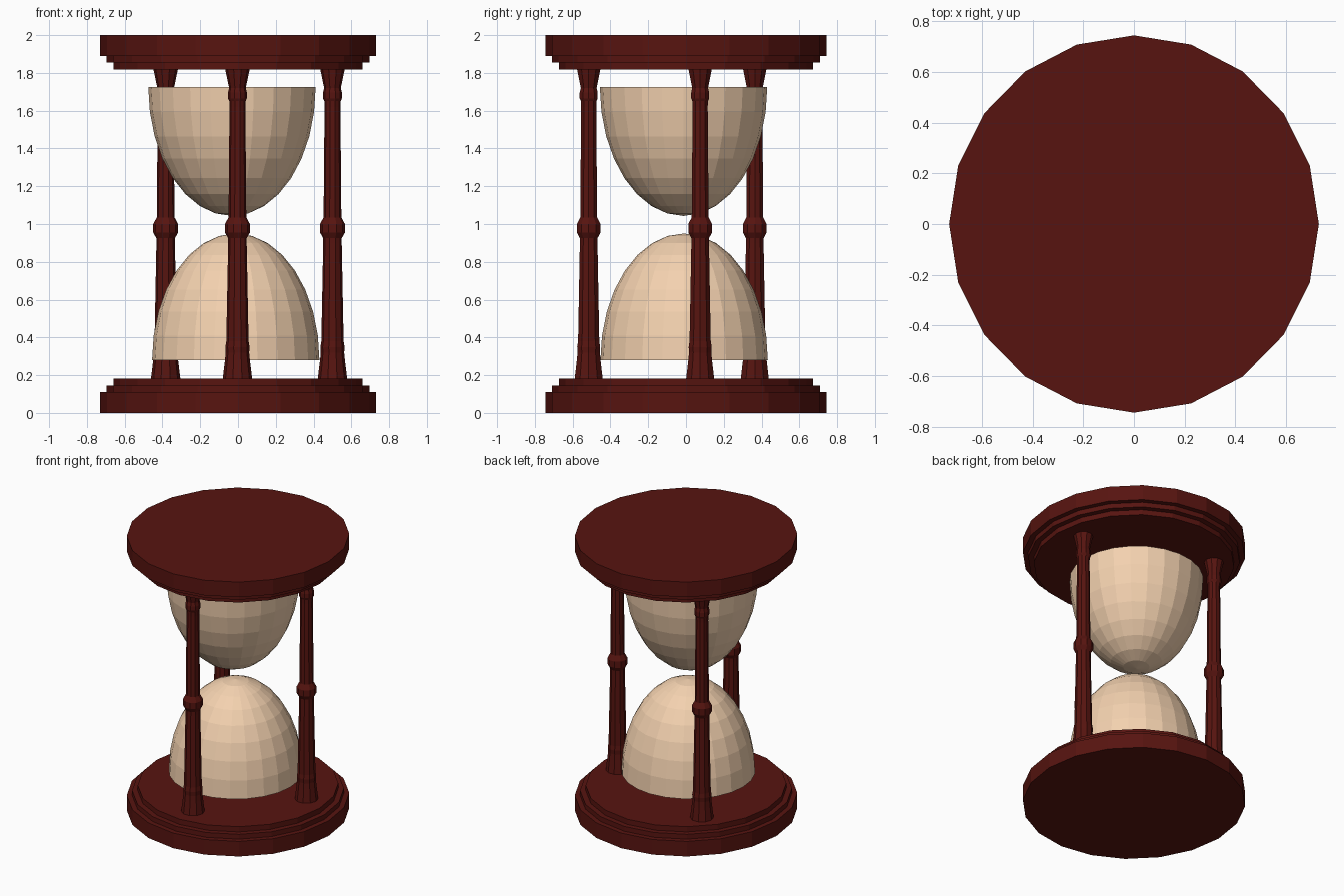
import bpy, bmesh, math
from mathutils import Matrix

if "Cube" in bpy.data.objects:
    bpy.data.objects.remove(bpy.data.objects["Cube"])


def material(name, rgb):
    m = bpy.data.materials.new(name)
    m.diffuse_color = (*rgb, 1)
    m.use_nodes = True
    m.node_tree.nodes["Principled BSDF"].inputs["Base Color"].default_value = m.diffuse_color
    return m


WOOD = material("dark_red_wood", (0.095, 0.007, 0.005))
SAND = material("pale_sand", (0.90, 0.64, 0.43))


def finish(bm, name, mat, loc=(0, 0, 0), scale=(1, 1, 1)):
    bmesh.ops.transform(bm, matrix=Matrix.Diagonal((*scale, 1)), verts=bm.verts)
    bmesh.ops.recalc_face_normals(bm, faces=bm.faces)
    me = bpy.data.meshes.new(name)
    bm.to_mesh(me)
    bm.free()
    me.materials.append(mat)
    ob = bpy.data.objects.new(name, me)
    ob.location = loc
    bpy.context.collection.objects.link(ob)
    return ob


def lathe(name, profile, sides, mat, loc=(0, 0, 0), scale=(1, 1, 1), turn=0.0):
    """Flat-faced turned solid from (radius, z) points, capped at both ends."""
    bm = bmesh.new()
    rings = []
    for r, z in profile:
        angles = [turn + 2 * math.pi * i / sides for i in range(sides)]
        rings.append([bm.verts.new((r * math.cos(a), r * math.sin(a), z)) for a in angles])
    for a, b in zip(rings, rings[1:]):
        for i in range(sides):
            j = (i + 1) % sides
            bm.faces.new((a[i], a[j], b[j], b[i]))
    bm.faces.new(rings[0][::-1])
    bm.faces.new(rings[-1])
    return finish(bm, name, mat, loc, scale)


def half_bulb(name, loc, radius, height):
    """Open half ellipsoid; a negative height makes it hang downward."""
    bm = bmesh.new()
    bmesh.ops.create_uvsphere(bm, u_segments=24, v_segments=16, radius=1)
    low = [v for v in bm.verts if v.co.z < -0.001]
    bmesh.ops.delete(bm, geom=low, context='VERTS')
    ob = finish(bm, name, SAND, loc, (radius, radius, height))
    return ob


# Stepped end plates
plate = [(0.73, 0), (0.73, 0.11), (0.695, 0.11), (0.695, 0.145), (0.658, 0.145), (0.658, 0.183)]
oval = (1, 0.745 / 0.73, 1)
lathe("bottom_plate", plate, 20, WOOD, scale=oval)
lathe("top_plate", [(r, 2 - z) for r, z in plate], 20, WOOD, scale=oval)

# Three turned posts
post = [(0.078, 0.18), (0.066, 0.28), (0.062, 0.32), (0.064, 0.35), (0.059, 0.38),
        (0.049, 0.90), (0.049, 0.925), (0.066, 0.955), (0.066, 1.0), (0.047, 1.035),
        (0.042, 1.62), (0.043, 1.65), (0.050, 1.665), (0.050, 1.695), (0.044, 1.72),
        (0.066, 1.825)]
for name, x, y in (("front_post", -0.003, -0.515),
                   ("right_post", 0.50, 0.075),
                   ("back_left_post", -0.383, 0.364)):
    lathe(name, post, 10, WOOD, loc=(x, y, 0))

# Sand bulbs
half_bulb("lower_bulb", (-0.012, -0.01, 0.28), 0.443, 0.67)
half_bulb("upper_bulb", (-0.032, -0.013, 1.725), 0.443, -0.682)
